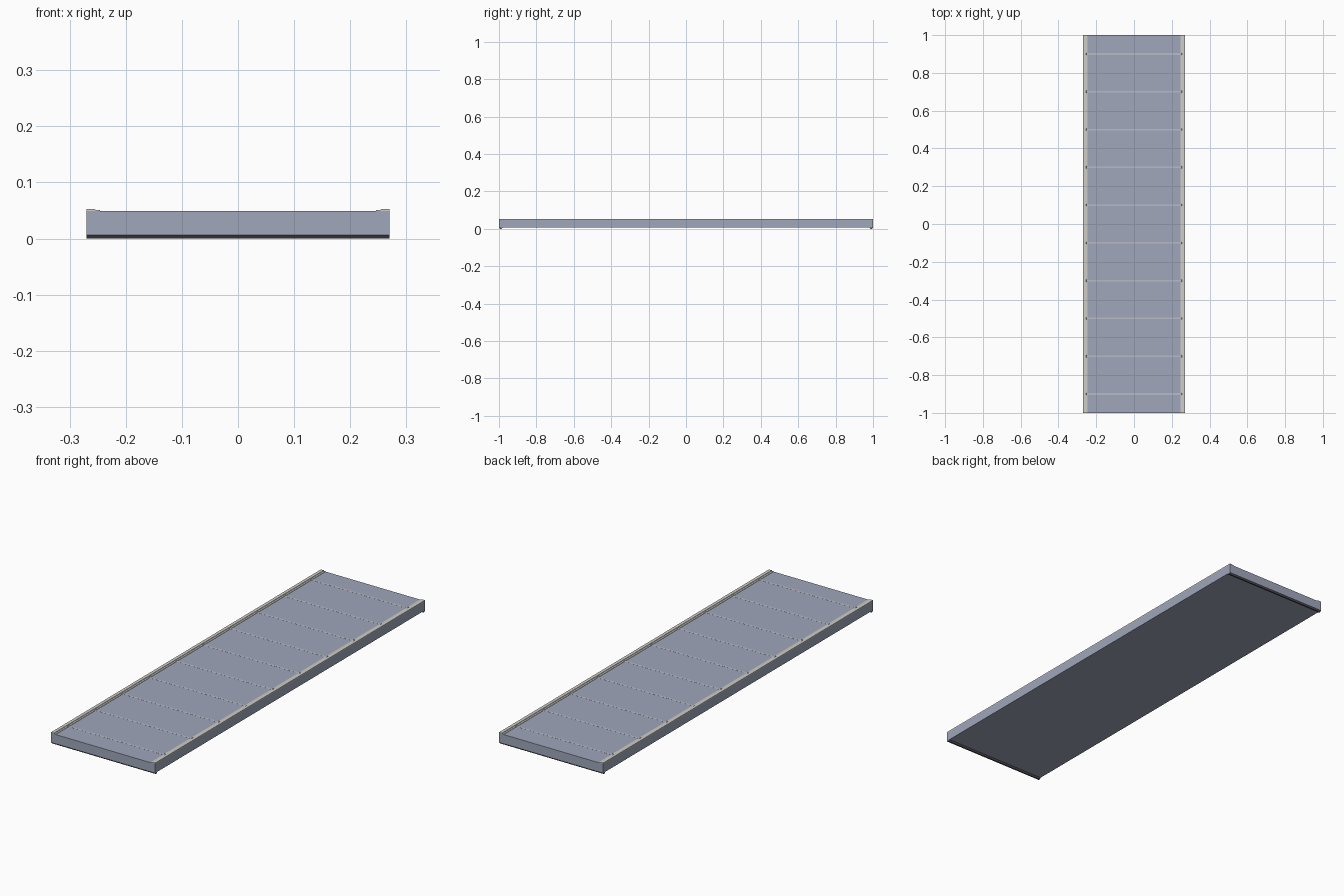
import bpy, bmesh

if "Cube" in bpy.data.objects:
    bpy.data.objects.remove(bpy.data.objects["Cube"])

W, L = 0.27, 1.0          # half width, half length
DECK = 0.049              # deck height


def material(name, rgb):
    m = bpy.data.materials.new(name)
    m.diffuse_color = (*rgb, 1)
    m.use_nodes = True
    m.node_tree.nodes["Principled BSDF"].inputs["Base Color"].default_value = m.diffuse_color
    return m


def prism(name, profile, axis, a, b, mat):
    """Extrude a 2D profile (x,z or y,z) along axis from a to b."""
    bm = bmesh.new()
    place = (lambda p, t: (t, p[0], p[1])) if axis == 'x' else (lambda p, t: (p[0], t, p[1]))
    ends = [[bm.verts.new(place(p, t)) for p in profile] for t in (a, b)]
    n = len(profile)
    for i in range(n):
        j = (i + 1) % n
        bm.faces.new((ends[0][i], ends[0][j], ends[1][j], ends[1][i]))
    bm.faces.new(ends[0])
    bm.faces.new(ends[1])
    bmesh.ops.recalc_face_normals(bm, faces=bm.faces)
    mesh = bpy.data.meshes.new(name)
    bm.to_mesh(mesh)
    bm.free()
    mesh.materials.append(mat)
    ob = bpy.data.objects.new(name, mesh)
    bpy.context.collection.objects.link(ob)
    return ob


blue = material("blue_grey", (0.35, 0.385, 0.50))
pale = material("pale_edge", (0.62, 0.61, 0.57))
line = material("joint_grey", (0.50, 0.50, 0.58))
dark = material("dark_lip", (0.10, 0.10, 0.12))

# Deck slab
prism("deck_slab", [(-L, 0.006), (L, 0.006), (L, DECK), (-L, DECK)], 'x', -W, W, blue)

# Small lips under both ends
for end, s in (("front", -1), ("back", 1)):
    prism(end + "_lip", [(s * L, 0.006), (s * 0.995, 0), (s * 0.988, 0),
                         (s * 0.982, 0.006)], 'x', -W, W, dark)

# Thin joint strips across the deck
joints = [round(-0.9 + 0.2 * i, 2) for i in range(10)]
for i, y in enumerate(joints):
    prism(f"joint_{i}", [(y - 0.004, DECK - 0.001), (y + 0.004, DECK - 0.001),
                         (y + 0.004, DECK + 0.0003), (y - 0.004, DECK + 0.0003)],
          'x', -0.252, 0.252, line)

# Raised edge rails and the stepped inner strips, broken at each joint
stops = [-L] + joints + [L]
for side, s in (("left", -1), ("right", 1)):
    prism(side + "_rail", [(s * W, 0.0485), (s * W, 0.053), (s * 0.255, 0.053),
                           (s * 0.252, 0.0485)], 'y', -L, L, pale)
    for i, (a, b) in enumerate(zip(stops, stops[1:])):
        prism(f"{side}_strip_{i}", [(s * 0.2535, 0.048), (s * 0.2535, 0.0510),
                                    (s * 0.246, 0.0505), (s * 0.245, 0.048)],
              'y', a + (0.006 if i else 0), b - (0.006 if b < L else 0), pale)
